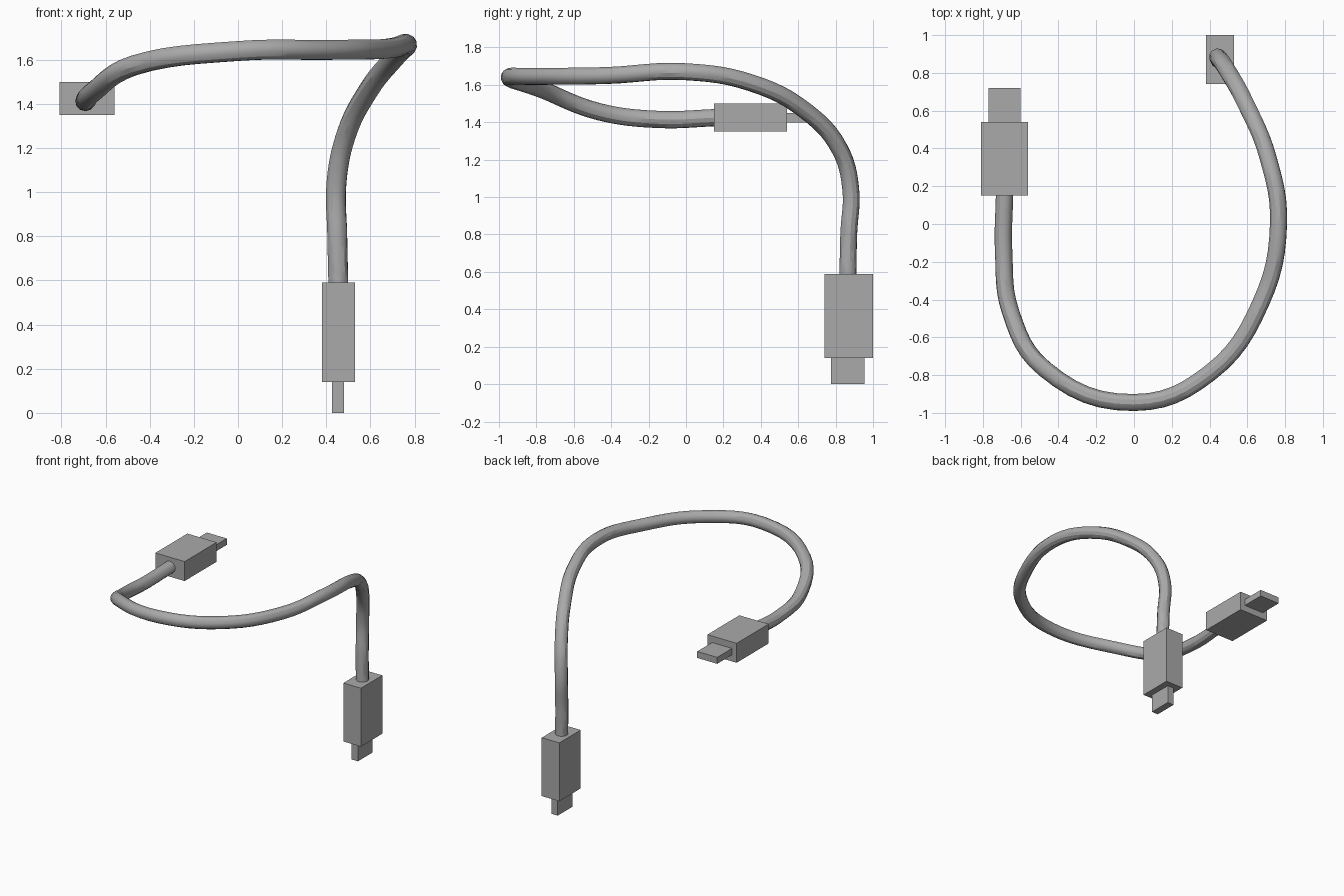
import bpy
from mathutils import Vector

default = bpy.data.objects.get("Cube")
if default:
    bpy.data.objects.remove(default, do_unlink=True)

# One plain grey for the whole cable
grey = bpy.data.materials.new("plain_grey")
grey.use_nodes = True
colour = (0.4, 0.4, 0.4, 1)
grey.diffuse_color = colour
grey.node_tree.nodes["Principled BSDF"].inputs["Base Color"].default_value = colour


def box(name, low, high):
    low, high = Vector(low), Vector(high)
    bpy.ops.mesh.primitive_cube_add(size=1, location=(low + high) / 2)
    obj = bpy.context.object
    obj.name = name
    obj.scale = high - low
    bpy.ops.object.transform_apply(location=False, rotation=False, scale=True)
    obj.data.materials.append(grey)
    return obj


def tube(name, points, radius):
    data = bpy.data.curves.new(name, "CURVE")
    data.dimensions = "3D"
    data.bevel_depth = radius
    data.bevel_resolution = 4
    data.resolution_u = 6
    data.use_fill_caps = True
    spline = data.splines.new("BEZIER")
    spline.bezier_points.add(len(points) - 1)
    for bez, co in zip(spline.bezier_points, points):
        bez.co = co
        bez.handle_left_type = bez.handle_right_type = "AUTO"
    data.materials.append(grey)
    obj = bpy.data.objects.new(name, data)
    bpy.context.collection.objects.link(obj)
    # Turn the swept curve into a smooth mesh
    bpy.ops.object.select_all(action="DESELECT")
    obj.select_set(True)
    bpy.context.view_layer.objects.active = obj
    bpy.ops.object.convert(target="MESH")
    bpy.ops.object.shade_smooth_by_angle()
    return bpy.context.object


# Horizontal plug, pointing to the back
box("level_plug_body", (-0.81, 0.15, 1.35), (-0.56, 0.54, 1.50))
box("level_plug_tip", (-0.77, 0.53, 1.40), (-0.60, 0.72, 1.45))

# Vertical plug, pointing down
box("hanging_plug_body", (0.38, 0.74, 0.14), (0.53, 1.0, 0.59))
box("hanging_plug_tip", (0.425, 0.775, 0), (0.48, 0.955, 0.15))

# Cord looping from one plug to the other
tube("cord", [
    (-0.685, 0.17, 1.425), (-0.69, -0.15, 1.415), (-0.655, -0.46, 1.455),
    (-0.47, -0.77, 1.575), (0, -0.945, 1.64), (0.40, -0.79, 1.645),
    (0.67, -0.42, 1.65), (0.765, 0, 1.67), (0.71, 0.35, 1.61),
    (0.59, 0.64, 1.46), (0.49, 0.82, 1.26), (0.447, 0.88, 1.05),
    (0.45, 0.87, 0.8), (0.455, 0.865, 0.57),
], 0.046)
